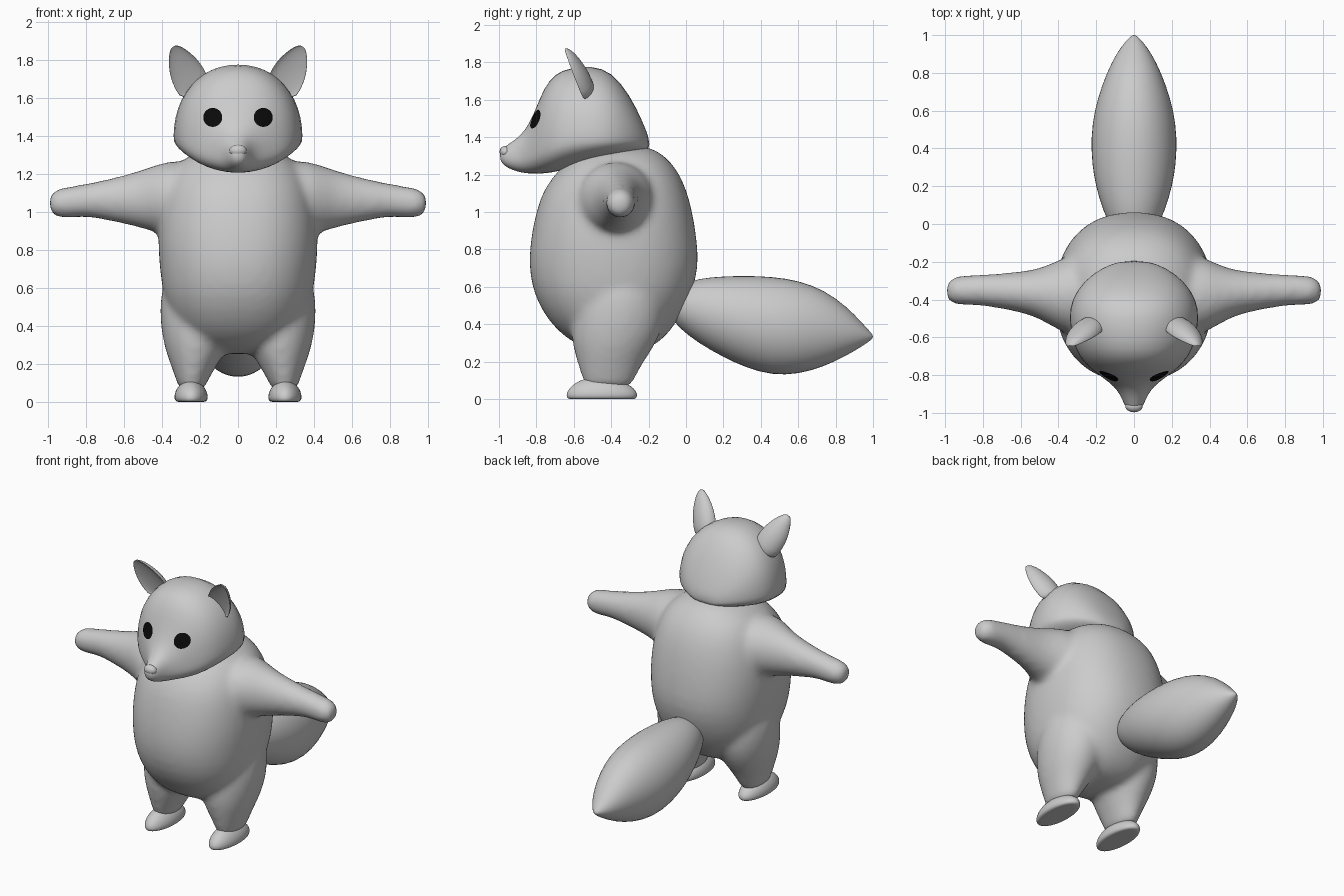
import bpy, bmesh, math
from mathutils import Vector
from mathutils.bvhtree import BVHTree

cube = bpy.data.objects.get("Cube")
if cube:
    bpy.data.objects.remove(cube, do_unlink=True)


def material(name, value):
    m = bpy.data.materials.new(name)
    m.use_nodes = True
    color = (value, value, value, 1)
    m.diffuse_color = color
    bsdf = m.node_tree.nodes["Principled BSDF"]
    bsdf.inputs["Base Color"].default_value = color
    bsdf.inputs["Roughness"].default_value = 0.7
    return m


GREY = material("soft grey", 0.6)
BLACK = material("eye black", 0.003)


def power(v, p):
    return math.copysign(abs(v) ** p, v)


def oval(n=24, p=1.0):
    """Unit outline; p below 1 makes it boxier."""
    angles = [2 * math.pi * i / n for i in range(n)]
    return [(power(math.cos(a), p), power(math.sin(a), p)) for a in angles]


def loft(bm, rings):
    loops = [[bm.verts.new(co) for co in ring] for ring in rings]
    for a, b in zip(loops, loops[1:]):
        for i in range(len(a)):
            j = (i + 1) % len(a)
            bm.faces.new((a[i], a[j], b[j], b[i]))
    bm.faces.new(loops[0][::-1])
    bm.faces.new(loops[-1])


def finish(name, bm, mat=GREY, subdivide=1, mirror=False, fix_normals=True):
    if fix_normals:
        bmesh.ops.recalc_face_normals(bm, faces=bm.faces)
    me = bpy.data.meshes.new(name)
    bm.to_mesh(me)
    bm.free()
    for poly in me.polygons:
        poly.use_smooth = True
    me.materials.append(mat)
    ob = bpy.data.objects.new(name, me)
    bpy.context.collection.objects.link(ob)
    if mirror:
        ob.modifiers.new("Mirror", "MIRROR").use_mirror_merge = False
    if subdivide:
        sub = ob.modifiers.new("Smooth form", "SUBSURF")
        sub.levels = sub.render_levels = subdivide
    return ob


# Body, arms and legs, blended into one skin
bm = bmesh.new()
torso = [  # z, front y, back y, half width
    (.25, -.46, -.26, .10), (.28, -.56, -.18, .20), (.33, -.65, -.11, .28),
    (.42, -.74, -.04, .345), (.55, -.815, .03, .395), (.7, -.845, .072, .415),
    (.85, -.835, .062, .425), (1.0, -.805, .038, .415), (1.12, -.765, .005, .39),
    (1.22, -.69, -.04, .345), (1.3, -.6, -.11, .265), (1.36, -.5, -.2, .13)]
loft(bm, [[(w * u, (f + b) / 2 + (b - f) / 2 * v, z) for u, v in oval(28, .88)]
          for z, f, b, w in torso])
arm = [  # x, top z, bottom z, front y, back y
    (.25, 1.30, .82, -.62, -.12), (.4, 1.26, .88, -.57, -.19),
    (.5, 1.225, .91, -.50, -.235), (.6, 1.195, .935, -.47, -.25),
    (.7, 1.17, .955, -.45, -.26), (.8, 1.15, .975, -.435, -.265),
    (.88, 1.135, .965, -.43, -.27), (.95, 1.125, .965, -.43, -.275),
    (.985, 1.10, .99, -.41, -.30), (.995, 1.07, 1.03, -.38, -.33)]
leg = [  # z, inner x, outer x, front y, back y
    (.05, .18, .305, -.54, -.30), (.1, .165, .322, -.555, -.275),
    (.2, .105, .358, -.585, -.225), (.28, .055, .388, -.61, -.165),
    (.4, .03, .412, -.62, -.11), (.55, .06, .415, -.58, -.12),
    (.68, .12, .38, -.48, -.2)]
for s in (1, -1):
    loft(bm, [[(s * x, (f + b) / 2 + (b - f) / 2 * u, (t + d) / 2 + (t - d) / 2 * v)
               for u, v in oval(20)] for x, t, d, f, b in arm])
    loft(bm, [[(s * ((i + o) / 2 + (o - i) / 2 * u), (f + b) / 2 + (b - f) / 2 * v, z)
               for u, v in oval(20)] for z, i, o, f, b in leg])
body = finish("body", bm)
remesh = body.modifiers.new("Blend", "REMESH")
remesh.mode = "VOXEL"
remesh.voxel_size = .02
remesh.use_smooth_shade = True
soften = body.modifiers.new("Soften", "SMOOTH")
soften.factor = .5
soften.iterations = 11

# Head, lofted from snout to nape, widest at the cheeks
head_rings = [  # y, top z, bottom z, half width, cheek z
    (-.995, 1.325, 1.275, .022, 1.30), (-.97, 1.35, 1.245, .045, 1.295),
    (-.93, 1.375, 1.225, .062, 1.29), (-.88, 1.415, 1.21, .088, 1.29),
    (-.84, 1.47, 1.205, .13, 1.30), (-.80, 1.56, 1.205, .185, 1.32),
    (-.76, 1.665, 1.205, .24, 1.34), (-.70, 1.745, 1.212, .293, 1.37),
    (-.62, 1.775, 1.235, .328, 1.385), (-.5, 1.785, 1.265, .348, 1.39),
    (-.4, 1.755, 1.285, .335, 1.39), (-.3, 1.63, 1.305, .267, 1.39),
    (-.23, 1.48, 1.32, .17, 1.38), (-.195, 1.39, 1.335, .07, 1.36)]
bm = bmesh.new()
loft(bm, [[(w * u, y, m + v * (t - m if v > 0 else m - b)) for u, v in oval(24, .93)]
          for y, t, b, w, m in head_rings])
head = finish("head", bm)

# Nose
bm = bmesh.new()
bmesh.ops.create_uvsphere(bm, u_segments=16, v_segments=10, radius=.04)
bmesh.ops.scale(bm, verts=bm.verts, vec=(1.15, .8, .8))
bmesh.ops.translate(bm, verts=bm.verts, vec=(0, -.965, 1.322))
finish("nose", bm, subdivide=0)

# Ears, cupped towards the front
bm = bmesh.new()
base, tip = Vector((.215, -.53, 1.62)), Vector((.338, -.635, 1.875))
across = Vector((.9, 0, -.435)).normalized()
back = Vector((0, 1, .3)).normalized()
rings = []
for t, w, d in [(0, .085, .07), (.25, .095, .075), (.5, .09, .07), (.7, .072, .055),
                (.87, .048, .04), (.97, .026, .02), (1, .01, .01)]:
    c = base.lerp(tip, t) - back * .015
    rings.append([c + across * w * u + back * d * (v if v > 0 else -.35 * v)
                  for u, v in oval(16)])
loft(bm, rings)
finish("ears", bm, mirror=True)

# Feet, domed with flat soles
bm = bmesh.new()
foot = [(0, .06, .16, -.45), (0, .08, .183, -.45), (.015, .089, .192, -.45),
        (.04, .088, .188, -.45), (.07, .077, .162, -.452), (.1, .05, .11, -.46),
        (.117, .018, .045, -.465)]
loft(bm, [[(.247 + rx * u, cy + ry * v, z) for u, v in oval(24)]
          for z, rx, ry, cy in foot])
finish("feet", bm, mirror=True)

# Tail
bm = bmesh.new()
tail = [  # y, top z, bottom z, half width
    (-.1, .56, .46, .06), (-.04, .61, .38, .115), (.07, .648, .295, .165),
    (.2, .658, .222, .205), (.32, .662, .165, .225), (.46, .657, .125, .23),
    (.6, .637, .13, .213), (.74, .585, .172, .17), (.86, .495, .232, .118),
    (.94, .41, .28, .068), (.985, .36, .312, .028), (1.0, .34, .328, .008)]
loft(bm, [[(w * u, y, (t + b) / 2 + (t - b) / 2 * v) for u, v in oval(24)]
          for y, t, b, w in tail])
finish("tail", bm)

# Eyes, thin discs laid onto the face
bpy.context.view_layer.update()
face = BVHTree.FromObject(head, bpy.context.evaluated_depsgraph_get())
for side, s in (("left", 1), ("right", -1)):
    bm = bmesh.new()
    bmesh.ops.create_circle(bm, cap_ends=True, cap_tris=True, segments=24, radius=.05)
    bmesh.ops.subdivide_edges(bm, edges=bm.edges, cuts=1, use_grid_fill=True)
    for v in bm.verts:
        x, z = s * .133 + v.co.x, 1.497 + v.co.y
        hit = face.ray_cast(Vector((x, -2, z)), Vector((0, 1, 0)))[0]
        v.co = (x, (hit.y if hit else -.8) - .008, z)
    bm.normal_update()
    wrong = [f for f in bm.faces if f.normal.y > 0]
    bmesh.ops.reverse_faces(bm, faces=wrong)
    finish(side + "_eye", bm, BLACK, subdivide=0, fix_normals=False)
